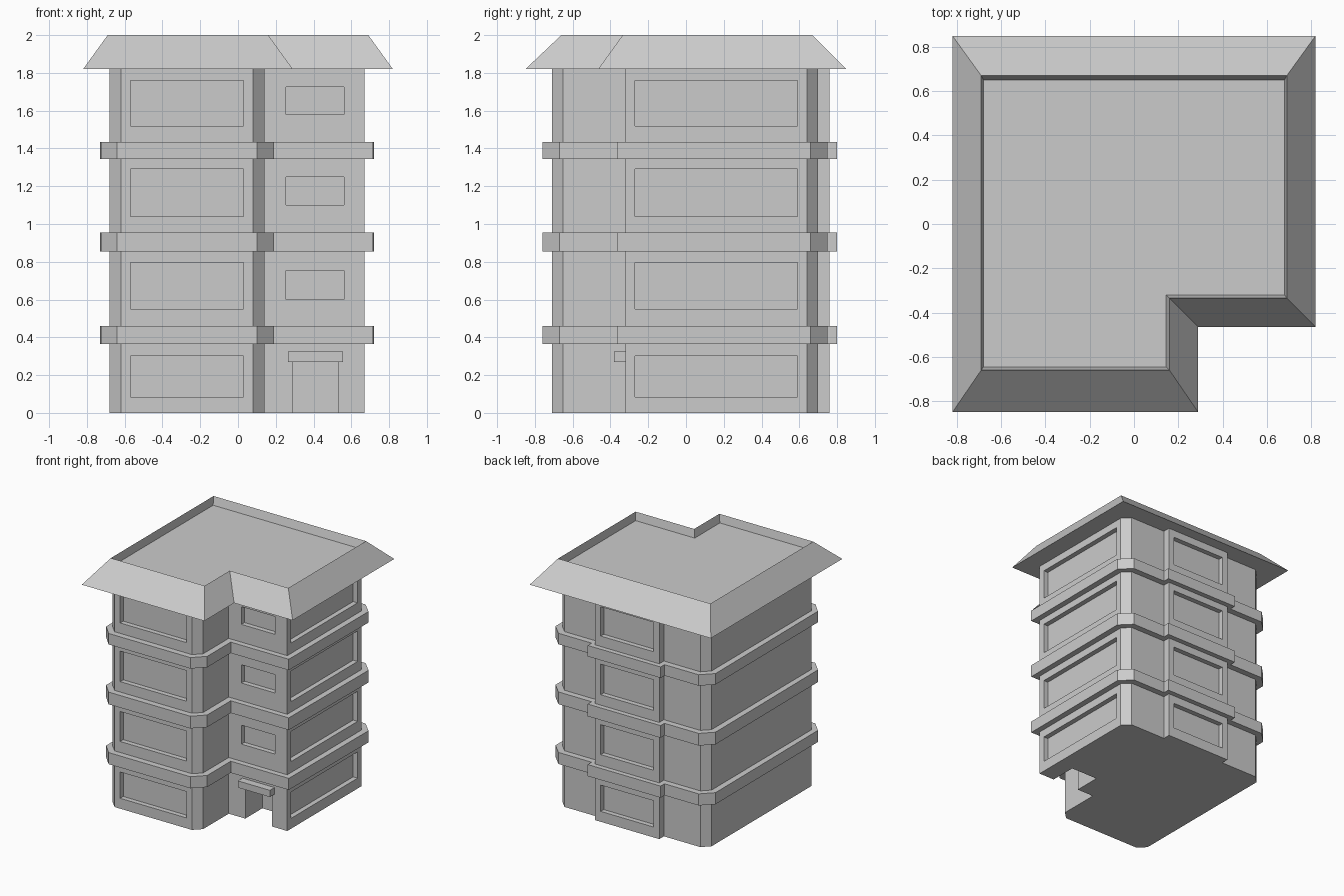
import bpy, bmesh

if "Cube" in bpy.data.objects:
    bpy.data.objects.remove(bpy.data.objects["Cube"])

WALL = [(-.68, -.65), (-.62, -.71), (.08, -.71), (.14, -.65), (.14, -.32), (.67, -.32), (.67, .64),
        (.61, .70), (.29, .70), (.29, .76), (-.29, .76), (-.29, .70), (-.62, .70), (-.68, .64)]
BAND = [(-.725, -.67), (-.64, -.76), (.10, -.76), (.19, -.67), (.19, -.365), (.715, -.365), (.72, .66),
        (.63, .75), (.33, .75), (.33, .80), (-.33, .80), (-.33, .75), (-.64, .75), (-.73, .66)]


def loft(name, rings, cap_start=True, cap_end=True, closed=False):
    """Skin a stack of (outline, z) rings with equal point counts."""
    bm = bmesh.new()
    loops = [[bm.verts.new((x, y, z)) for x, y in pts] for pts, z in rings]
    pairs = list(zip(loops, loops[1:])) + ([(loops[-1], loops[0])] if closed else [])
    for a, b in pairs:
        for i in range(len(a)):
            j = (i + 1) % len(a)
            bm.faces.new((a[i], a[j], b[j], b[i]))
    if not closed:
        if cap_start:
            bm.faces.new(loops[0][::-1])
        if cap_end:
            bm.faces.new(loops[-1])
    bmesh.ops.recalc_face_normals(bm, faces=bm.faces)
    mesh = bpy.data.meshes.new(name)
    bm.to_mesh(mesh)
    bm.free()
    obj = bpy.data.objects.new(name, mesh)
    bpy.context.collection.objects.link(obj)
    return obj


def boxes(name, spans):
    """One object made of boxes given as (x0, x1, y0, y1, z0, z1)."""
    bm = bmesh.new()
    for x0, x1, y0, y1, z0, z1 in spans:
        vs = bmesh.ops.create_cube(bm, size=1)['verts']
        for v in vs:
            v.co = (x0 if v.co.x < 0 else x1, y0 if v.co.y < 0 else y1, z0 if v.co.z < 0 else z1)
    mesh = bpy.data.meshes.new(name)
    bm.to_mesh(mesh)
    bm.free()
    obj = bpy.data.objects.new(name, mesh)
    bpy.context.collection.objects.link(obj)
    return obj


# Main walls
walls = loft("walls", [(WALL, 0), (WALL, 1.83)])

# Window recesses and doorway
D = .04
cuts = [(.29, .53, -.5, -.10, -.1, .27)]
for z0, z1 in [(.085, .30), (.55, .795), (1.04, 1.29), (1.52, 1.76)]:
    cuts += [(-.57, .03, -.9, -.71 + D, z0, z1),
             (.67 - D, .9, -.27, .59, z0, z1),
             (-.24, .24, .76 - D, .9, z0, z1)]
for z0, z1 in [(.60, .755), (1.10, 1.25), (1.58, 1.725)]:
    cuts.append((.255, .56, -.5, -.32 + D, z0, z1))
cutter = boxes("opening_cutter", cuts)
cutter.hide_render = True
mod = walls.modifiers.new("openings", 'BOOLEAN')
mod.operation = 'DIFFERENCE'
mod.solver = 'EXACT'
mod.object = cutter
bpy.context.view_layer.objects.active = walls
bpy.ops.object.modifier_apply(modifier=mod.name)
bpy.data.objects.remove(cutter)

# Ledge bands between floors
for n, (z0, z1) in enumerate([(.365, .46), (.855, .955), (1.345, 1.435)], 1):
    loft(f"floor_band_{n}", [(WALL, z0), (BAND, z0), (BAND, z1), (WALL, z1)], closed=True)

# Canopy over the door
boxes("door_canopy", [(.265, .555, -.38, -.31, .27, .325)])


# Sloped roof with sunken flat top
def ell(x, y0, y1, nx, ny):
    return [(-x, y0), (nx, y0), (nx, ny), (x, ny), (x, y1), (-x, y1)]


loft("roof", [(ell(.82, -.85, .85, .29, -.465), 1.82),
              (ell(.69, -.66, .67, .16, -.335), 2.0),
              (ell(.68, -.645, .65, .145, -.32), 1.935)])
